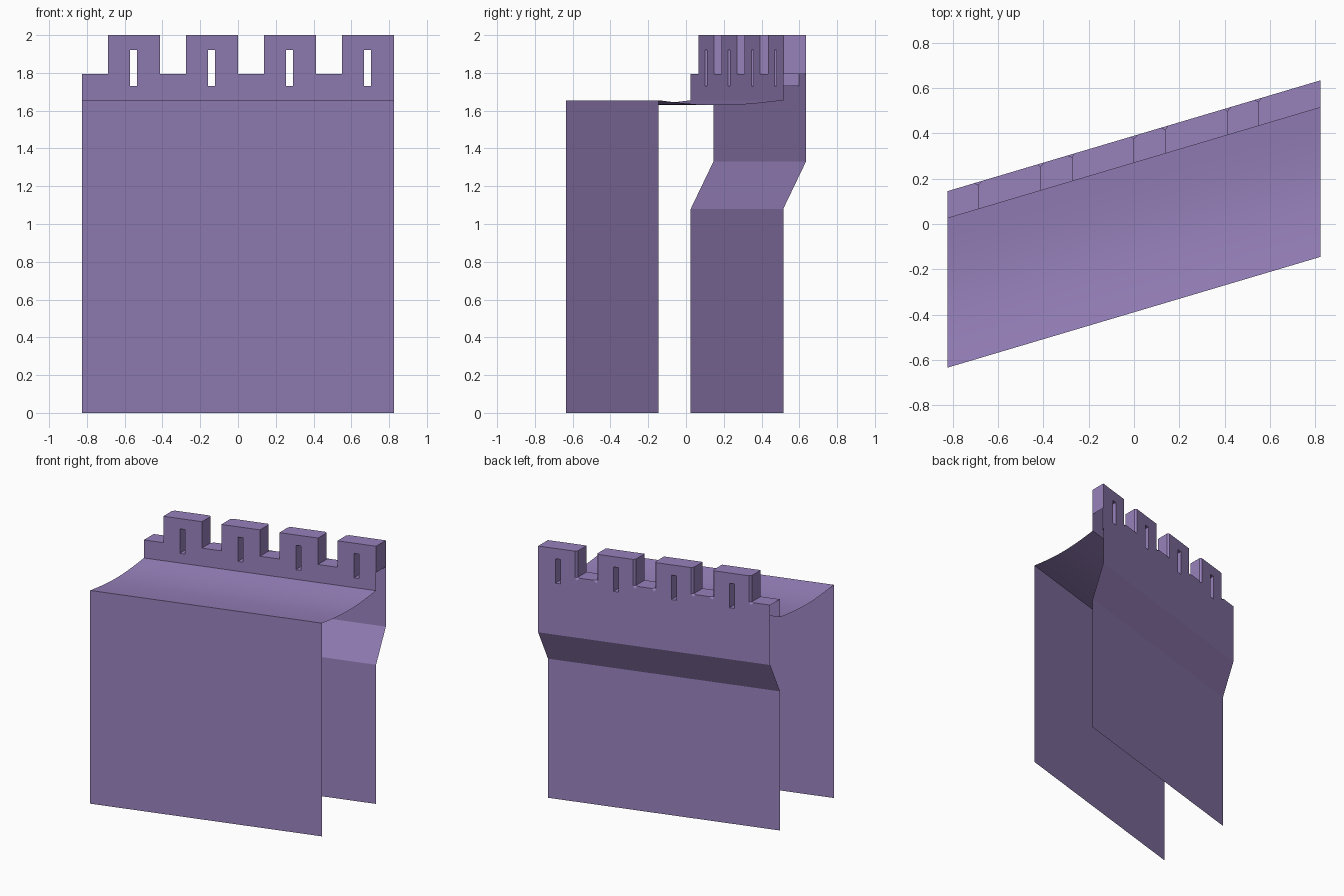
import bpy, bmesh, math

if "Cube" in bpy.data.objects:
    bpy.data.objects.remove(bpy.data.objects["Cube"])

W = 0.825                      # half length of the wall
SLOPE = 0.297                  # wall runs diagonally: y = depth + SLOPE * x
FRONT, INNER, OUTER = -0.39, 0.27, 0.39
DECK, CRENEL, TOP = 1.655, 1.795, 2.0

stone = bpy.data.materials.new("purple_stone")
stone.diffuse_color = (0.31, 0.22, 0.50, 1)
stone.use_nodes = True
stone.node_tree.nodes["Principled BSDF"].inputs["Base Color"].default_value = stone.diffuse_color


def P(x, d, z):
    return (x, d + SLOPE * x, z)


def finish(name, bm):
    me = bpy.data.meshes.new(name)
    bm.to_mesh(me)
    bm.free()
    ob = bpy.data.objects.new(name, me)
    bpy.context.collection.objects.link(ob)
    me.materials.append(stone)
    return ob


def sheet(name, profile, smooth=False):
    """Open sheet: (depth, z) profile swept along the wall."""
    bm = bmesh.new()
    rows = [[bm.verts.new(P(x, d, z)) for x in (-W, W)] for d, z in profile]
    for a, b in zip(rows, rows[1:]):
        f = bm.faces.new((a[0], a[1], b[1], b[0]))
        f.smooth = smooth
    return finish(name, bm)


# front wall, sagging walkway, and back wall with overhang
sheet("front_wall", [(FRONT, 0), (FRONT, DECK)])
N = 10
sheet("walkway", [(FRONT + (INNER - FRONT) * i / N,
                   DECK - 0.026 * math.sin(math.pi * i / N)) for i in range(N + 1)], True)
sheet("back_wall", [(OUTER, DECK), (OUTER, 1.33), (INNER, 1.08), (INNER, 0)])

# parapet: a grid of solid and empty cells gives merlons, gaps and arrow slits
xs, kinds = [-W], []
for i in range(4):
    a = -0.6875 + i * 0.4125
    c = a + 0.135
    xs += [a, c - 0.018, c + 0.018, a + 0.275]
    kinds += ["gap", "merlon", "slit", "merlon"]
zs = [DECK, 1.73, CRENEL, 1.92, TOP]
solid_rows = {"gap": (0, 1), "merlon": (0, 1, 2, 3), "slit": (0, 3)}


def solid(i, j):
    return 0 <= i < len(kinds) and j in solid_rows[kinds[i]]


bm = bmesh.new()


def quad(*pts):
    bm.faces.new([bm.verts.new(P(*p)) for p in pts])


for j in range(4):
    z0, z1 = zs[j], zs[j + 1]
    for i in range(len(kinds)):
        if not solid(i, j):
            continue
        x0, x1 = xs[i], xs[i + 1]
        quad((x0, INNER, z0), (x1, INNER, z0), (x1, INNER, z1), (x0, INNER, z1))
        quad((x1, OUTER, z0), (x0, OUTER, z0), (x0, OUTER, z1), (x1, OUTER, z1))
        if not solid(i, j + 1):
            quad((x0, INNER, z1), (x1, INNER, z1), (x1, OUTER, z1), (x0, OUTER, z1))
        if j > 0 and not solid(i, j - 1):
            quad((x0, OUTER, z0), (x1, OUTER, z0), (x1, INNER, z0), (x0, INNER, z0))
        # sides; the wall's own ends stay open below the merlons
        if not solid(i + 1, j) and (i + 1 < len(kinds) or j > 1):
            quad((x1, INNER, z0), (x1, OUTER, z0), (x1, OUTER, z1), (x1, INNER, z1))
        if not solid(i - 1, j) and i > 0:
            quad((x0, OUTER, z0), (x0, INNER, z0), (x0, INNER, z1), (x0, OUTER, z1))
bmesh.ops.remove_doubles(bm, verts=bm.verts, dist=1e-4)

# small chamfer on the outer vertical corners of the merlons
ends = [x for k, x in enumerate(xs) if k % 4 in (0, 1) and abs(x) < W - 0.01]
corners = [e for e in bm.edges
           if all(abs(v.co.y - SLOPE * v.co.x - OUTER) < 1e-4 and v.co.z > CRENEL - 1e-4
                  and min(abs(v.co.x - x) for x in ends) < 1e-3 for v in e.verts)
           and abs(e.verts[0].co.x - e.verts[1].co.x) < 1e-4]
bmesh.ops.bevel(bm, geom=corners, offset=0.014, segments=1, affect='EDGES')
finish("parapet", bm)
